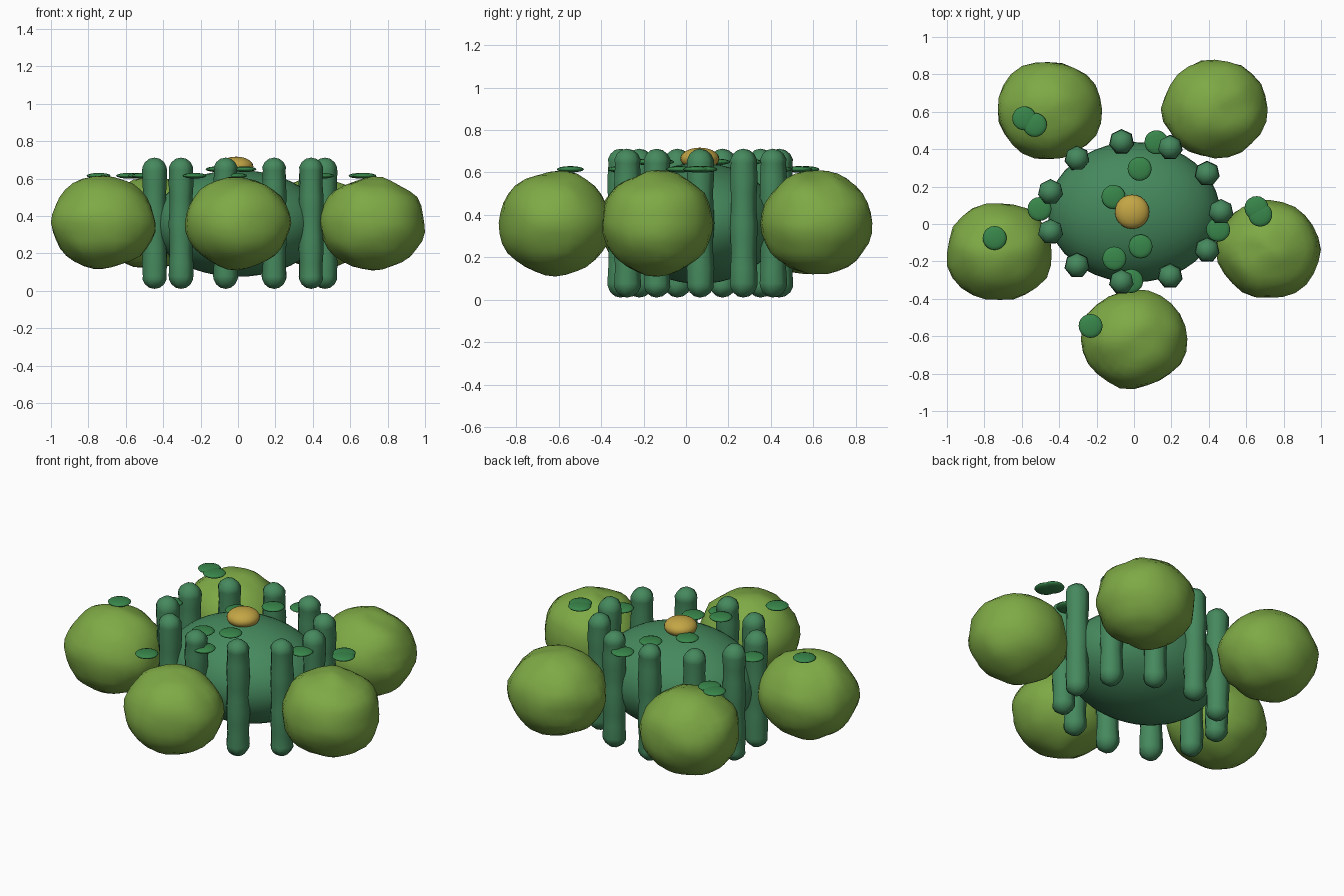
import bpy, bmesh, math
from mathutils import Vector, noise

if "Cube" in bpy.data.objects:
    bpy.data.objects.remove(bpy.data.objects["Cube"])


def material(name, rgb):
    m = bpy.data.materials.new(name)
    m.diffuse_color = (*rgb, 1)
    m.use_nodes = True
    m.node_tree.nodes["Principled BSDF"].inputs["Base Color"].default_value = m.diffuse_color
    return m


BODY = material("body_green", (0.06, 0.25, 0.11))
RIB = material("rib_green", (0.06, 0.25, 0.11))
LOBE = material("lobe_green", (0.21, 0.40, 0.06))
SPOT = material("spot_green", (0.04, 0.24, 0.07))
GOLD = material("gold", (0.55, 0.38, 0.06))


def finish(bm, name, mat):
    for f in bm.faces:
        f.smooth = True
    me = bpy.data.meshes.new(name)
    bm.to_mesh(me)
    bm.free()
    me.materials.append(mat)
    ob = bpy.data.objects.new(name, me)
    bpy.context.collection.objects.link(ob)
    return ob


def ellipsoid(name, centre, radii, mat, seg=24, rings=14, lump=0.0, seed=0):
    bm = bmesh.new()
    bmesh.ops.create_uvsphere(bm, u_segments=seg, v_segments=rings, radius=1)
    for v in bm.verts:
        n = v.co.copy()
        k = 1 + lump * noise.noise(n * 2.2 + Vector((seed * 7.3, seed * 3.1, 0.4)))
        v.co = Vector([c + r * a * k for c, r, a in zip(centre, radii, n)])
    return finish(bm, name, mat)


def rib(name, x, y, mat, seed):
    # seven-sided rounded rod with a slightly wavy width
    r, z0, z1, sides = 0.068, 0.01, 0.712, 7
    profile = [(r * math.sin(a), z0 + r - r * math.cos(a))
               for a in (math.radians(d) for d in (25, 50, 75))]
    for i in range(9):
        t = i / 8
        profile.append((r * (0.96 + 0.05 * math.sin(t * 15 + seed)),
                        z0 + r + t * (z1 - z0 - 2 * r)))
    profile += [(r * math.sin(a), z1 - r + r * math.cos(a))
                for a in (math.radians(d) for d in (75, 50, 25))]
    bm = bmesh.new()
    loops = []
    for pr, pz in profile:
        loops.append([bm.verts.new((x + pr * math.cos(math.pi / 2 + math.tau * s / sides),
                                    y + pr * math.sin(math.pi / 2 + math.tau * s / sides), pz))
                      for s in range(sides)])
    for a, b in zip(loops, loops[1:]):
        for s in range(sides):
            t = (s + 1) % sides
            bm.faces.new((a[s], a[t], b[t], b[s]))
    # pointed fans close both rounded ends
    for loop, z, flip in ((loops[0], z0, True), (loops[-1], z1, False)):
        tip = bm.verts.new((x, y, z))
        for s in range(sides):
            f = (loop[s], loop[(s + 1) % sides], tip)
            bm.faces.new(f[::-1] if flip else f)
    return finish(bm, name, mat)


# central body and crown
ellipsoid("central_body", (0, 0.063, 0.36), (0.46, 0.375, 0.285), BODY, 40, 24)
ellipsoid("crown", (-0.01, 0.065, 0.665), (0.092, 0.092, 0.052), GOLD)

# ring of upright ribs
for i in range(11):
    a = math.tau * i / 11
    rib(f"rib_{i + 1}", 0.465 * math.cos(a), 0.065 + 0.378 * math.sin(a), RIB, i)

# five lumpy outer lobes
for i, (x, y) in enumerate([(0.72, -0.137), (0.432, 0.615), (-0.455, 0.61),
                            (-0.72, -0.15), (0, -0.615)]):
    ellipsoid(f"lobe_{i + 1}", (x, y, 0.362), (0.281, 0.264, 0.246), LOBE,
              24, 16, 0.06, i + 1)

# flat spots: on the body, then around the ribs and lobes
body_spots = [(0.03, 0.295), (-0.11, 0.145), (0.035, -0.12), (-0.105, -0.185)]
outer_spots = [(-0.587, 0.565), (-0.53, 0.53), (0.12, 0.437), (-0.505, 0.08),
               (-0.745, -0.075), (0.675, 0.05), (0.655, 0.085), (0.45, -0.03),
               (-0.015, -0.305), (-0.232, -0.545)]
for z, spots in ((0.65, body_spots), (0.615, outer_spots)):
    for i, (x, y) in enumerate(spots):
        kind = "body" if z > 0.64 else "outer"
        ellipsoid(f"{kind}_spot_{i + 1}", (x, y, z), (0.064, 0.064, 0.015), SPOT, 20, 8)
